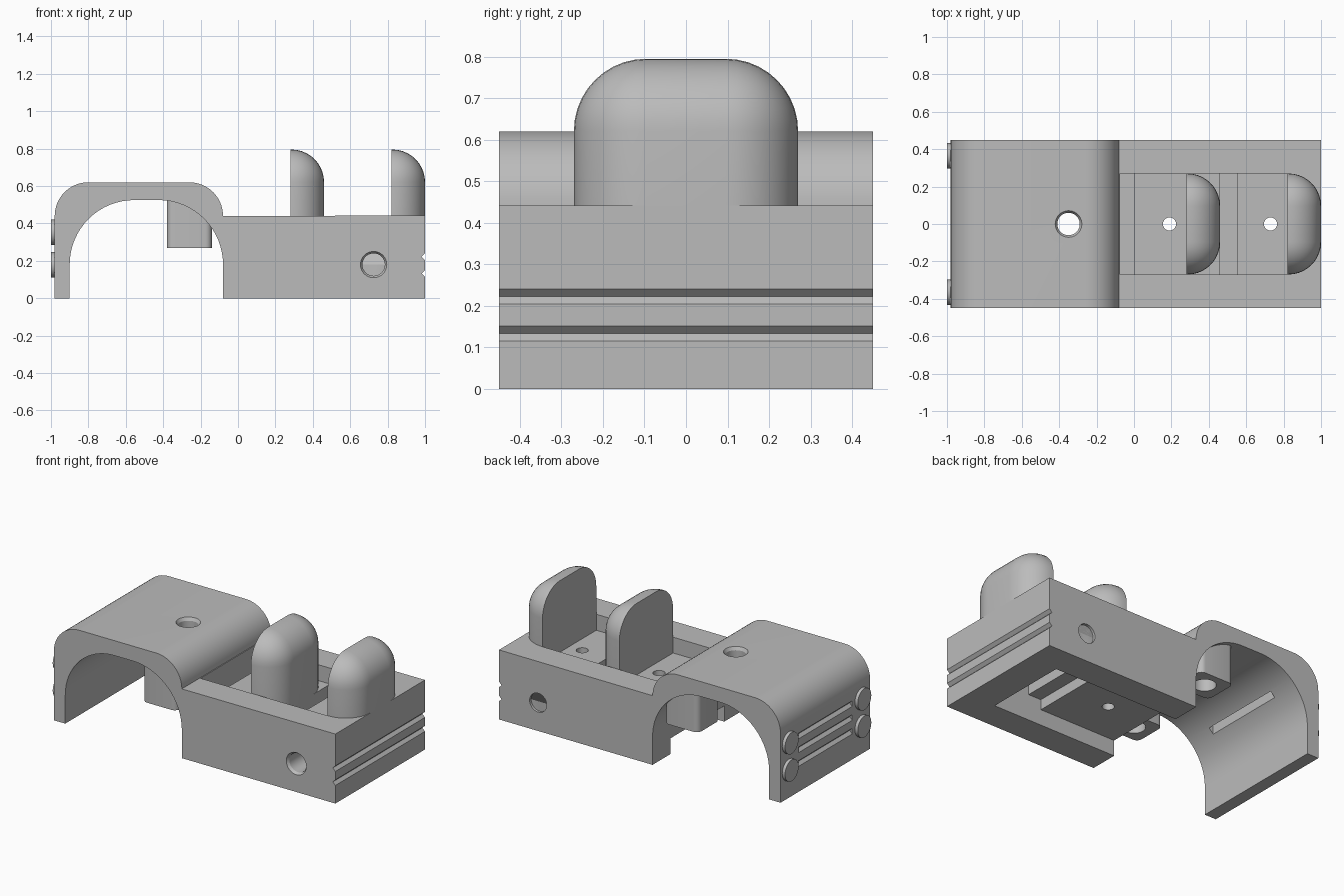
import bpy, bmesh
from math import sin, cos, pi, radians
from mathutils import Matrix, Vector

cube = bpy.data.objects.get("Cube")
if cube:
    bpy.data.objects.remove(cube, do_unlink=True)

GREY = (0.5, 0.5, 0.5, 1)
plastic = bpy.data.materials.new("grey plastic")
plastic.use_nodes = True
plastic.diffuse_color = GREY
plastic.node_tree.nodes["Principled BSDF"].inputs["Base Color"].default_value = GREY


def finish(name, bm):
    bmesh.ops.recalc_face_normals(bm, faces=bm.faces)
    mesh = bpy.data.meshes.new(name)
    bm.to_mesh(mesh)
    bm.free()
    mesh.materials.append(plastic)
    obj = bpy.data.objects.new(name, mesh)
    bpy.context.collection.objects.link(obj)
    return obj


def box_mesh(lo, hi):
    bm = bmesh.new()
    lo, hi = Vector(lo), Vector(hi)
    size = Matrix.Diagonal((*(hi - lo), 1))
    bmesh.ops.create_cube(bm, size=1, matrix=Matrix.Translation((lo + hi) / 2) @ size)
    return bm


def box(name, lo, hi):
    return finish(name, box_mesh(lo, hi))


def cylinder(name, centre, r1, r2, depth, axis="Z", sides=40):
    turn = {"Z": Matrix(), "Y": Matrix.Rotation(-pi / 2, 4, "X"),
            "X": Matrix.Rotation(pi / 2, 4, "Y")}[axis]
    bm = bmesh.new()
    bmesh.ops.create_cone(bm, cap_ends=True, segments=sides, radius1=r1, radius2=r2,
                          depth=depth, matrix=Matrix.Translation(centre) @ turn)
    return finish(name, bm)


def prism(name, points, half_width):
    """Extrude an outline in the x-z plane across y."""
    bm = bmesh.new()
    face = bm.faces.new([bm.verts.new((x, -half_width, z)) for x, z in points])
    ext = bmesh.ops.extrude_face_region(bm, geom=[face])["geom"]
    moved = [v for v in ext if isinstance(v, bmesh.types.BMVert)]
    bmesh.ops.translate(bm, verts=moved, vec=(0, 2 * half_width, 0))
    return finish(name, bm)


def arc(cx, cz, r, start, end, steps=16):
    angles = [radians(start + (end - start) * i / steps) for i in range(steps + 1)]
    return [(cx + r * cos(a), cz + r * sin(a)) for a in angles]


def activate(obj):
    bpy.ops.object.select_all(action="DESELECT")
    obj.select_set(True)
    bpy.context.view_layer.objects.active = obj


def cut(obj, cutters):
    activate(obj)
    for cutter in cutters:
        cutter.hide_render = True
        mod = obj.modifiers.new("cut", "BOOLEAN")
        mod.operation, mod.solver, mod.object = "DIFFERENCE", "EXACT", cutter
        bpy.ops.object.modifier_apply(modifier=mod.name)
        bpy.data.objects.remove(cutter, do_unlink=True)


def smooth(obj):
    activate(obj)
    bpy.ops.object.shade_smooth_by_angle(angle=radians(30))


# Body: raised bonnet over an arch, and a long low block behind it
W = 0.45
outline = [(-0.98, 0)] + arc(-0.8, 0.44, 0.18, 180, 90) + arc(-0.26, 0.44, 0.18, 90, 0)
outline += [(1, 0.442), (1, 0), (-0.08, 0)]
outline += arc(-0.425, 0.18, 0.345, 0, 90) + arc(-0.555, 0.18, 0.345, 90, 180) + [(-0.9, 0)]
body = prism("body", outline, W)

# Seat well with two foot wells, and the stepped hollow underneath
S = 0.27
cutters = [box("seat_well", (-0.075, -S, 0.34), (0.82, S, 0.7))]
for x0, x1 in ((-0.075, 0), (0.46, 0.55)):
    cutters.append(box("foot_well", (x0, -S, 0.25), (x1, S, 0.4)))
for x0, x1, top in ((-0.2, 0.8, 0.1), (0.46, 0.8, 0.165), (0.55, 0.8, 0.24)):
    cutters.append(box("hollow", (x0, -S, -0.1), (x1, S, top)))

# Peg holes in the seats, bonnet hole and axle hole with chamfered rims
for x in (0.19, 0.73):
    cutters.append(cylinder("peg_hole", (x, 0, 0.25), 0.035, 0.035, 0.6))
cutters.append(cylinder("bonnet_hole", (-0.35, 0, 0.55), 0.06, 0.06, 0.4))
cutters.append(cylinder("bonnet_rim", (-0.35, 0, 0.612), 0.06, 0.073, 0.022))
cutters.append(cylinder("axle_hole", (0.725, 0, 0.18), 0.06, 0.06, 1.2, "Y"))
for side in (-1, 1):
    rims = (0.06, 0.073) if side > 0 else (0.073, 0.06)
    cutters.append(cylinder("axle_rim", (0.725, side * 0.444, 0.18), *rims, 0.02, "Y"))

# V grooves across the rear, grille grooves at the nose, slot inside the arch
for z in (0.222, 0.133):
    v = [(0.982, z), (1.002, z - 0.02), (1.002, z + 0.02)]
    cutters.append(prism("rear_groove", v, 0.5))
for z in (0.18, 0.267, 0.355):
    v = [(-0.962, z), (-0.982, z - 0.02), (-0.982, z + 0.02)]
    cutters.append(prism("grille_groove", v, S))
cutters.append(box("arch_slot", (-0.81, -S, 0.38), (-0.78, S, 0.47)))
cut(body, cutters)
smooth(body)


# Seat backs: flat in front, rounded behind
def seat_back(name, front, bottom):
    bm = box_mesh((front - 0.18, -S, -0.1), (front + 0.18, S, 0.795))
    bmesh.ops.bevel(bm, geom=bm.edges[:], offset=0.174, segments=10,
                    profile=0.5, affect="EDGES")
    for co, no in (((front, 0, 0), (-1, 0, 0)), ((0, 0, bottom), (0, 0, -1))):
        bmesh.ops.bisect_plane(bm, geom=bm.verts[:] + bm.edges[:] + bm.faces[:],
                               plane_co=co, plane_no=no, clear_outer=True)
        rim = [e for e in bm.edges if e.is_boundary]
        bmesh.ops.holes_fill(bm, edges=rim, sides=0)
    smooth(finish(name, bm))


seat_back("front_seat_back", 0.28, 0.335)
seat_back("rear_seat_back", 0.82, 0.44)

# Axle sockets hanging under the bonnet, and round lamps on the nose
for side, label in ((1, "back"), (-1, "front")):
    y = side * 0.31
    bm = box_mesh((-0.38, y - 0.11, 0.27), (-0.14, y + 0.11, 0.54))
    upright = [e for e in bm.edges if abs(e.verts[0].co.z - e.verts[1].co.z) > 0.1]
    bmesh.ops.bevel(bm, geom=upright, offset=0.035, segments=6, profile=0.5, affect="EDGES")
    socket = finish(label + "_socket", bm)
    cut(socket, [cylinder("socket_hole", (-0.26, y, 0.3), 0.066, 0.066, 0.4)])
    smooth(socket)
    for z, level in ((0.178, "lower"), (0.352, "upper")):
        lamp = cylinder(f"{label}_{level}_lamp", (-0.985, side * 0.365, z),
                        0.068, 0.068, 0.03, "X")
        smooth(lamp)
